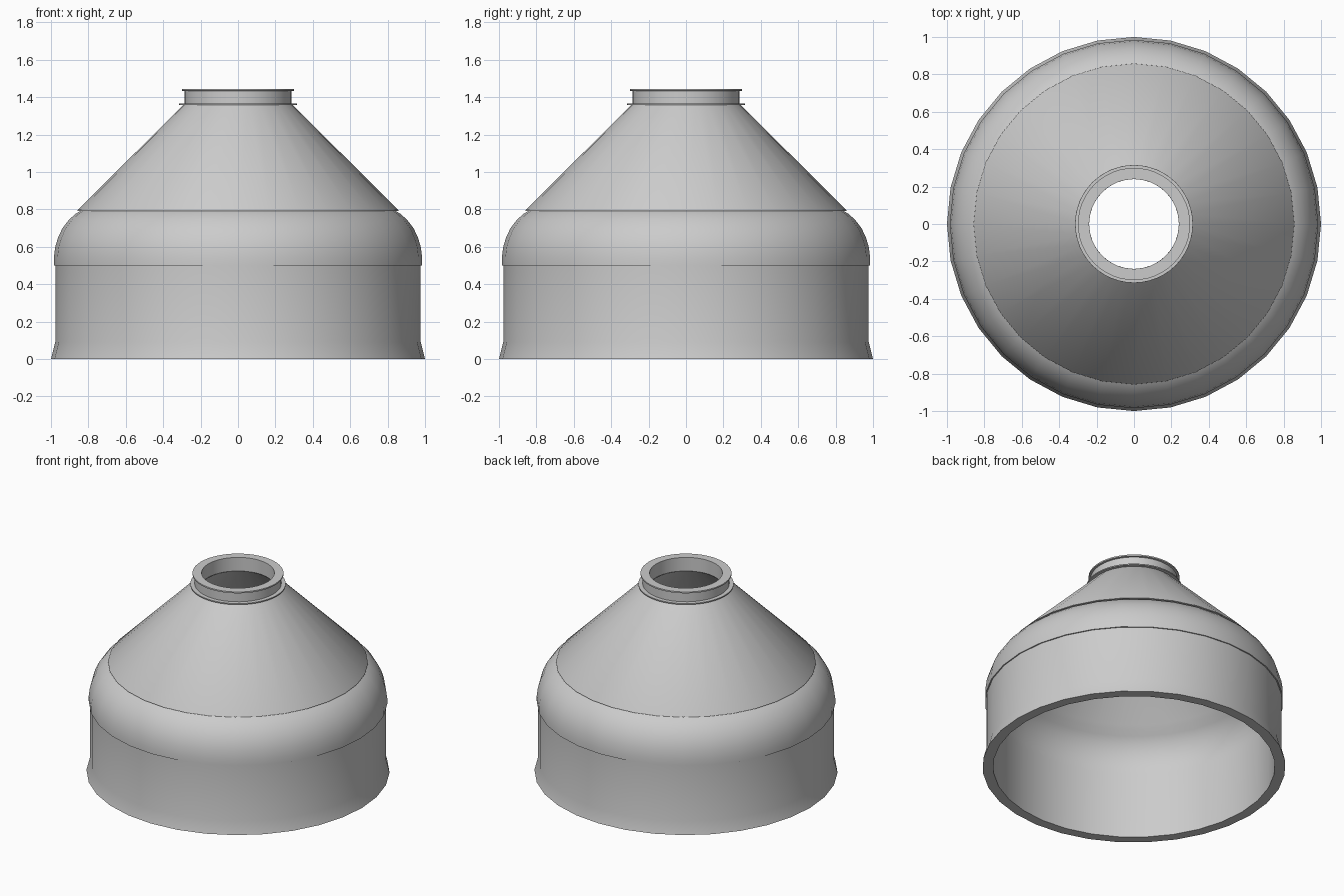
import bpy
from math import cos, sin, tau, radians

if "Cube" in bpy.data.objects:
    bpy.data.objects.remove(bpy.data.objects["Cube"])


def lathe(name, profile, sides):
    """Spin a (radius, height) profile about z; a rising profile faces outward."""
    verts, faces = [], []
    for r, z in profile:
        for i in range(sides):
            a = tau * i / sides
            verts.append((r * cos(a), r * sin(a), z))
    for k in range(len(profile) - 1):
        for i in range(sides):
            j = (i + 1) % sides
            lo, hi = k * sides, (k + 1) * sides
            faces.append((lo + i, lo + j, hi + j, hi + i))
    mesh = bpy.data.meshes.new(name)
    mesh.from_pydata(verts, [], faces)
    obj = bpy.data.objects.new(name, mesh)
    bpy.context.collection.objects.link(obj)
    bpy.context.view_layer.objects.active = obj
    obj.select_set(True)
    bpy.ops.object.shade_smooth_by_angle(angle=radians(28))
    obj.select_set(False)
    return obj


SIDES = 32

# Straight wall with flared foot and flat bottom rim
lathe("skirt_wall", [(0.93, 0), (1.0, 0), (0.977, 0.09), (0.977, 0.5), (0.985, 0.5)], SIDES)

# Rounded shoulder: an arc from the wall in to the cone
shoulder = [(0.985, 0.5), (0.985, 0.54), (0.977, 0.60), (0.962, 0.65), (0.938, 0.70),
            (0.905, 0.743), (0.87, 0.775), (0.845, 0.79)]
lathe("shoulder", shoulder, SIDES)

# Cone with a small overhanging edge at its base
lathe("cone", [(0.845, 0.79), (0.858, 0.792), (0.856, 0.798), (0.29, 1.36)], SIDES)

# Neck collar with lower flange, top lip and bore
lathe("neck_collar", [(0.285, 1.358), (0.315, 1.358), (0.315, 1.366), (0.286, 1.366),
                      (0.286, 1.432), (0.30, 1.434), (0.30, 1.444), (0.24, 1.444),
                      (0.24, 1.345)], 48)

# Inner lining, following the outside from neck to foot
lining = [(0.24, 1.345), (0.80, 0.78)]
lining += [(r - 0.052, z - 0.02) for r, z in reversed(shoulder[1:-1])]
lathe("inner_lining", lining + [(0.93, 0.48), (0.93, 0)], SIDES)
